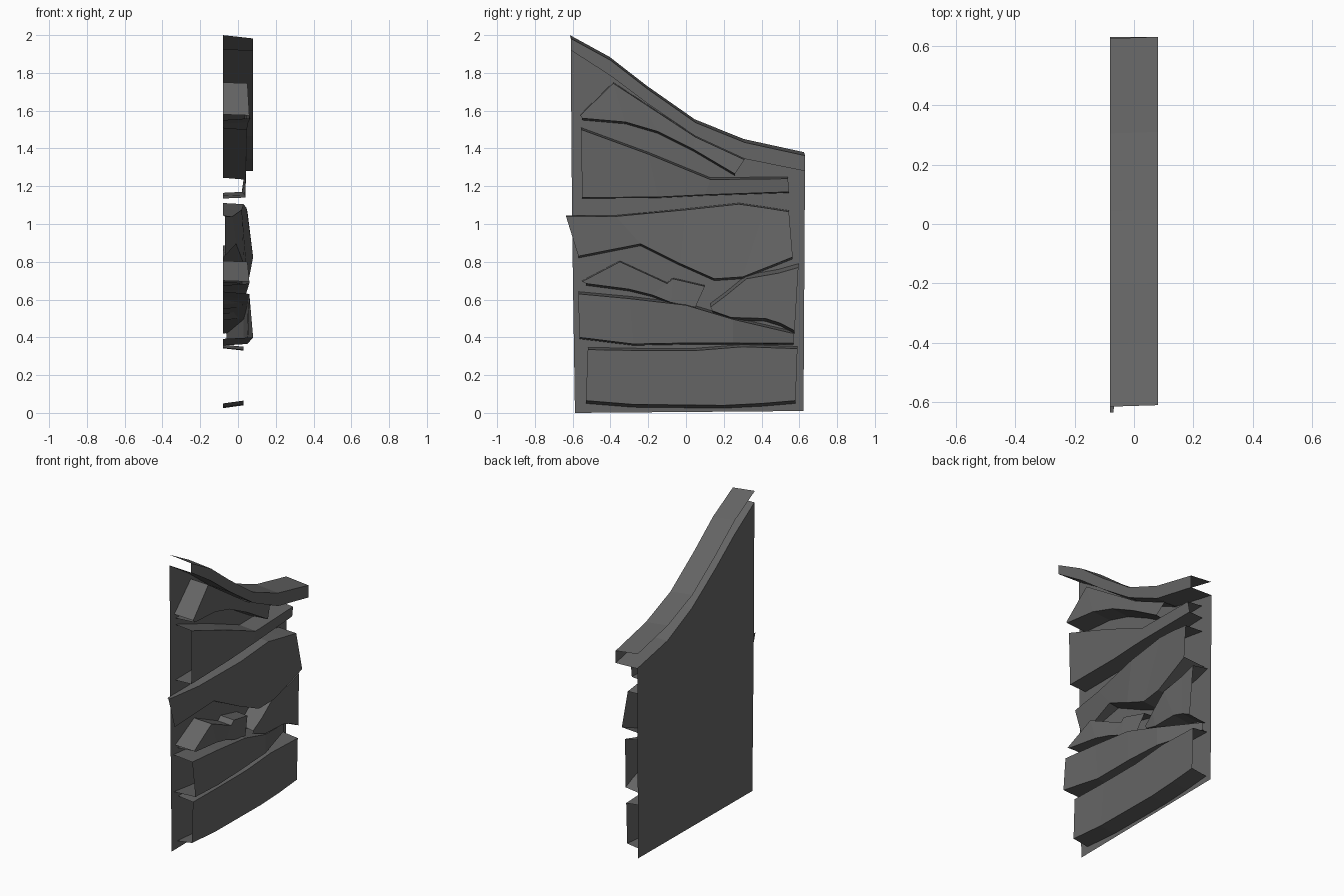
import bpy

BACK = -0.08
slate = bpy.data.materials.new("dark_slate")
slate.diffuse_color = (0.13, 0.13, 0.13, 1.0)


def make_mesh(name, verts, faces):
    me = bpy.data.meshes.new(name)
    me.from_pydata(verts, [], faces)
    me.update()
    me.materials.append(slate)
    ob = bpy.data.objects.new(name, me)
    bpy.context.collection.objects.link(ob)
    return ob


def loft(name, sections):
    """Bridge equal-length open cross-sections; ends and back stay open."""
    n = len(sections[0])
    verts = [p for s in sections for p in s]
    faces = [(i * n + j, i * n + j + 1, (i + 1) * n + j + 1, (i + 1) * n + j)
             for i in range(len(sections) - 1) for j in range(n - 1)]
    return make_mesh(name, verts, faces)


def stone(name, stations, up=0.01, down=0.015):
    """Stations: top y, z, x and bottom y, z, x of the front face."""
    loft(name, [[(BACK, yt, zt + up), (xt, yt, zt), (xb, yb, zb), (BACK, yb, zb - down)]
                for yt, zt, xt, yb, zb, xb in stations])


# Sloping cap: top, front lip and underside, open at the back and ends
cap = [(-0.61, 2.0, 1.92), (-0.4, 1.885, 1.785), (-0.2, 1.73, 1.635),
       (0.05, 1.555, 1.465), (0.31, 1.45, 1.345), (0.63, 1.38, 1.28)]
loft("wall_cap", [[(BACK, y - 0.005, t), (0.08, y, t - 0.018), (0.08, y, b), (BACK, y, b + 0.005)]
                  for y, t, b in cap])

# Flat back sheet under the cap
outline = [(-0.588, 0.0), (0.622, 0.01)] + [(y, b + 0.005) for y, t, b in reversed(cap)] + [(-0.603, 1.0)]
make_mesh("back_panel", [(BACK, y, z) for y, z in outline], [tuple(range(len(outline)))])

# Raised stones, top to bottom
stone("upper_stone", [
    (-0.56, 1.575, 0.06, -0.55, 1.56, 0.065),
    (-0.385, 1.745, 0.05, -0.32, 1.54, 0.055),
    (-0.24, 1.65, 0.04, -0.15, 1.49, 0.045),
    (0.05, 1.46, 0.03, 0.04, 1.395, 0.04),
    (0.31, 1.34, 0.02, 0.26, 1.265, 0.04)], up=0.005, down=0.01)
stone("wedge_stone", [
    (-0.555, 1.5, 0.045, -0.55, 1.14, 0.04),
    (-0.2, 1.37, 0.045, -0.15, 1.143, 0.035),
    (0.13, 1.235, 0.04, 0.1, 1.155, 0.035),
    (0.54, 1.24, 0.03, 0.545, 1.17, 0.02)], up=0.01, down=0.005)
stone("broad_stone", [
    (-0.635, 1.04, -0.07, -0.57, 0.83, -0.07),
    (-0.37, 1.04, -0.03, -0.24, 0.895, -0.01),
    (0.0, 1.075, 0.02, -0.03, 0.79, 0.03),
    (0.28, 1.105, 0.03, 0.15, 0.71, 0.05),
    (0.42, 1.085, 0.045, 0.3, 0.72, 0.06),
    (0.545, 1.065, 0.05, 0.565, 0.825, 0.08)], up=0.006, down=0.01)
stone("small_stone", [
    (-0.55, 0.695, 0.06, -0.53, 0.685, 0.06),
    (-0.35, 0.80, 0.05, -0.3, 0.655, 0.05),
    (-0.1, 0.685, 0.02, -0.18, 0.625, 0.04),
    (-0.07, 0.71, 0.02, -0.08, 0.585, 0.03),
    (0.1, 0.67, 0.0, 0.05, 0.56, 0.02)], up=0.005, down=0.01)
stone("corner_stone", [
    (0.13, 0.56, 0.02, 0.14, 0.54, 0.02),
    (0.21, 0.62, 0.03, 0.24, 0.505, 0.035),
    (0.32, 0.71, 0.035, 0.42, 0.5, 0.04),
    (0.49, 0.74, 0.035, 0.5, 0.475, 0.04),
    (0.595, 0.77, 0.035, 0.575, 0.435, 0.045)], up=0.02, down=0.015)
stone("lower_stone", [
    (-0.57, 0.63, 0.06, -0.565, 0.4, 0.08),
    (-0.3, 0.605, 0.055, -0.28, 0.365, 0.05),
    (0.0, 0.57, 0.05, 0.0, 0.37, 0.045),
    (0.25, 0.495, 0.03, 0.25, 0.37, 0.03),
    (0.57, 0.42, -0.06, 0.57, 0.37, -0.06)], up=0.012, down=0.008)
stone("base_stone", [
    (-0.52, 0.335, 0.03, -0.53, 0.065, 0.03),
    (-0.25, 0.33, 0.028, -0.28, 0.045, 0.028),
    (0.05, 0.33, 0.028, 0.2, 0.04, 0.028),
    (0.3, 0.35, 0.03, 0.4, 0.05, 0.03),
    (0.59, 0.34, 0.03, 0.58, 0.065, 0.03)], up=0.012, down=0.015)
